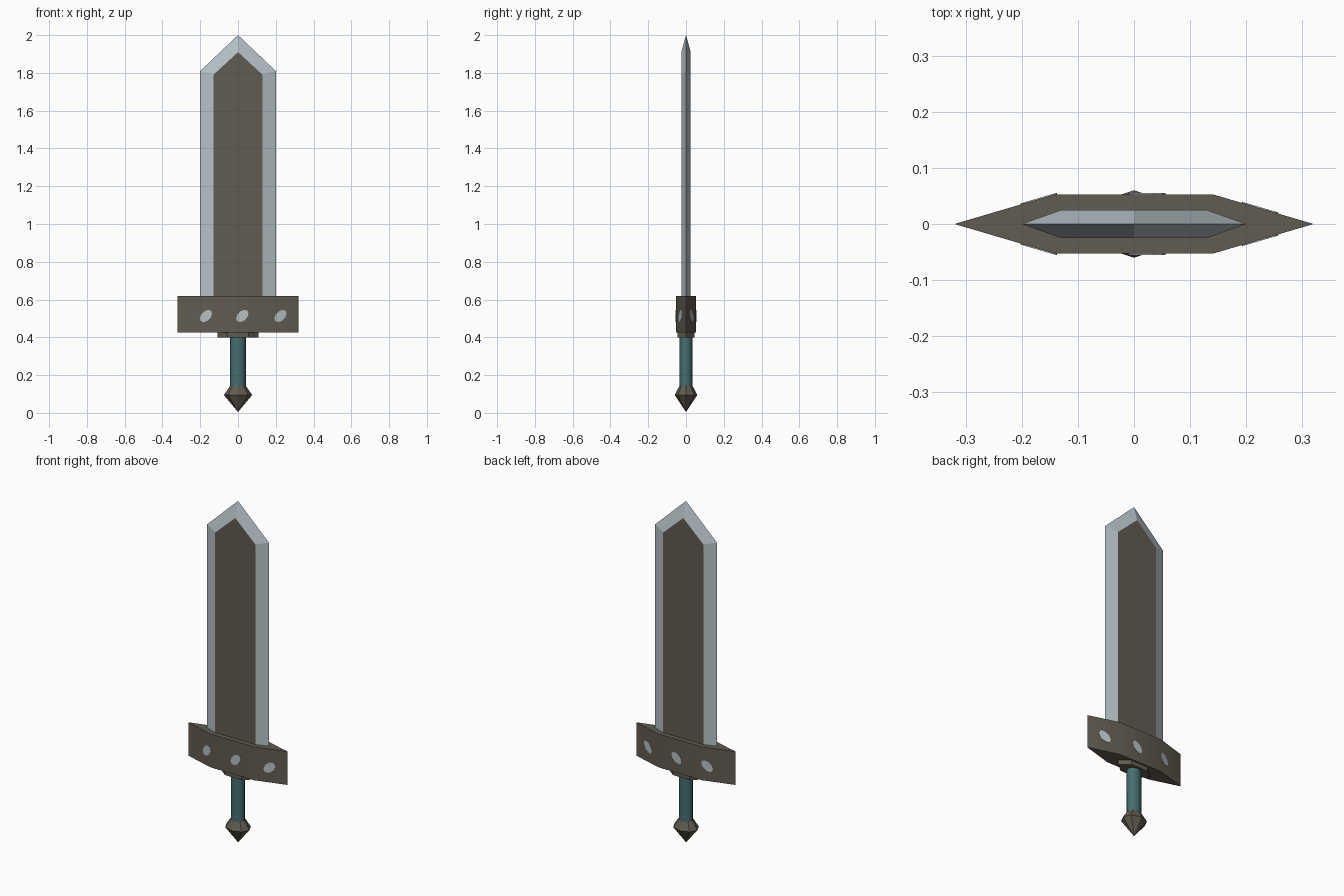
import bpy, bmesh, math

if "Cube" in bpy.data.objects:
    bpy.data.objects.remove(bpy.data.objects["Cube"])


def material(name, rgb):
    m = bpy.data.materials.new(name)
    m.diffuse_color = (*rgb, 1)
    m.use_nodes = True
    m.node_tree.nodes["Principled BSDF"].inputs["Base Color"].default_value = m.diffuse_color
    return m


DARK = material("dark_bronze", (0.122, 0.106, 0.082))
STEEL = material("pale_steel", (0.46, 0.53, 0.56))
TEAL = material("teal_grip", (0.062, 0.155, 0.16))


def loft(name, rings, mats, smooth=None, mat_rule=None):
    """Join equal-length rings of points into a capped solid."""
    bm = bmesh.new()
    loops = [[bm.verts.new(p) for p in ring] for ring in rings]
    n = len(loops[0])
    for a, b in zip(loops, loops[1:]):
        for i in range(n):
            j = (i + 1) % n
            bm.faces.new((a[i], a[j], b[j], b[i]))
    bm.faces.new(loops[0][::-1])
    bm.faces.new(loops[-1])
    bmesh.ops.remove_doubles(bm, verts=bm.verts, dist=1e-5)
    bmesh.ops.recalc_face_normals(bm, faces=bm.faces)
    if mat_rule:
        for f in bm.faces:
            f.material_index = mat_rule(f)
    me = bpy.data.meshes.new(name)
    bm.to_mesh(me)
    bm.free()
    for m in mats:
        me.materials.append(m)
    ob = bpy.data.objects.new(name, me)
    bpy.context.collection.objects.link(ob)
    if smooth:
        bpy.ops.object.select_all(action='DESELECT')
        ob.select_set(True)
        bpy.context.view_layer.objects.active = ob
        bpy.ops.object.shade_smooth_by_angle(angle=math.radians(smooth))
    return ob


def oval(rx, ry, z, n=8):
    return [(rx * math.cos(k * math.tau / n), ry * math.sin(k * math.tau / n), z)
            for k in range(n)]


def lozenge(rx, fx, ry, z):
    return [(rx, 0, z), (fx, ry, z), (-fx, ry, z),
            (-rx, 0, z), (-fx, -ry, z), (fx, -ry, z)]


# Blade: dark flat panel on each face, pale ground edges around it
def outline(w, shoulder, tip, y, base=0.58):
    return [(-w, y, base), (w, y, base), (w, y, shoulder), (0, y, tip), (-w, y, shoulder)]


loft("blade", [outline(0.13, 1.79, 1.91, -0.025), outline(0.2, 1.81, 2.0, 0),
               outline(0.13, 1.79, 1.91, 0.025)], [STEEL, DARK],
     mat_rule=lambda f: int(abs(f.normal.y) > 0.995))

# Crossguard and the collar below it
loft("crossguard", [lozenge(0.32, 0.14, 0.053, 0.425), lozenge(0.32, 0.14, 0.053, 0.62)],
     [DARK], 30)
loft("guard_collar", [lozenge(0.108, 0.055, 0.044, 0.40), lozenge(0.108, 0.055, 0.044, 0.44)],
     [DARK], 30)


# Slanted oval studs, lying on the guard's faces, mirrored front to back
def guard_y(x):
    return 0.053 * min(1, (0.32 - abs(x)) / 0.18)


for side, label in ((-1, "front"), (1, "back")):
    for i, cx in enumerate((-0.17, 0.023, 0.225)):
        rings = []
        for lift in (-0.003, 0.002):
            ring = []
            for k in range(10):
                a = k * math.tau / 10
                u, v = 0.039 * math.cos(a), 0.025 * math.sin(a)
                x = cx + (u - v) * 0.7071
                ring.append((x, side * (guard_y(x) + lift), 0.513 + (u + v) * 0.7071))
            rings.append(ring)
        loft(f"{label}_stud_{i + 1}", rings, [STEEL])

# Grip
loft("grip", [oval(0.042, 0.034, 0.12), oval(0.042, 0.034, 0.42)], [TEAL], 60)

# Pommel: flared collar ending in a point
loft("pommel", [oval(0.0005, 0.0005, 0.005), oval(0.075, 0.06, 0.095),
                oval(0.042, 0.035, 0.142)], [DARK])
